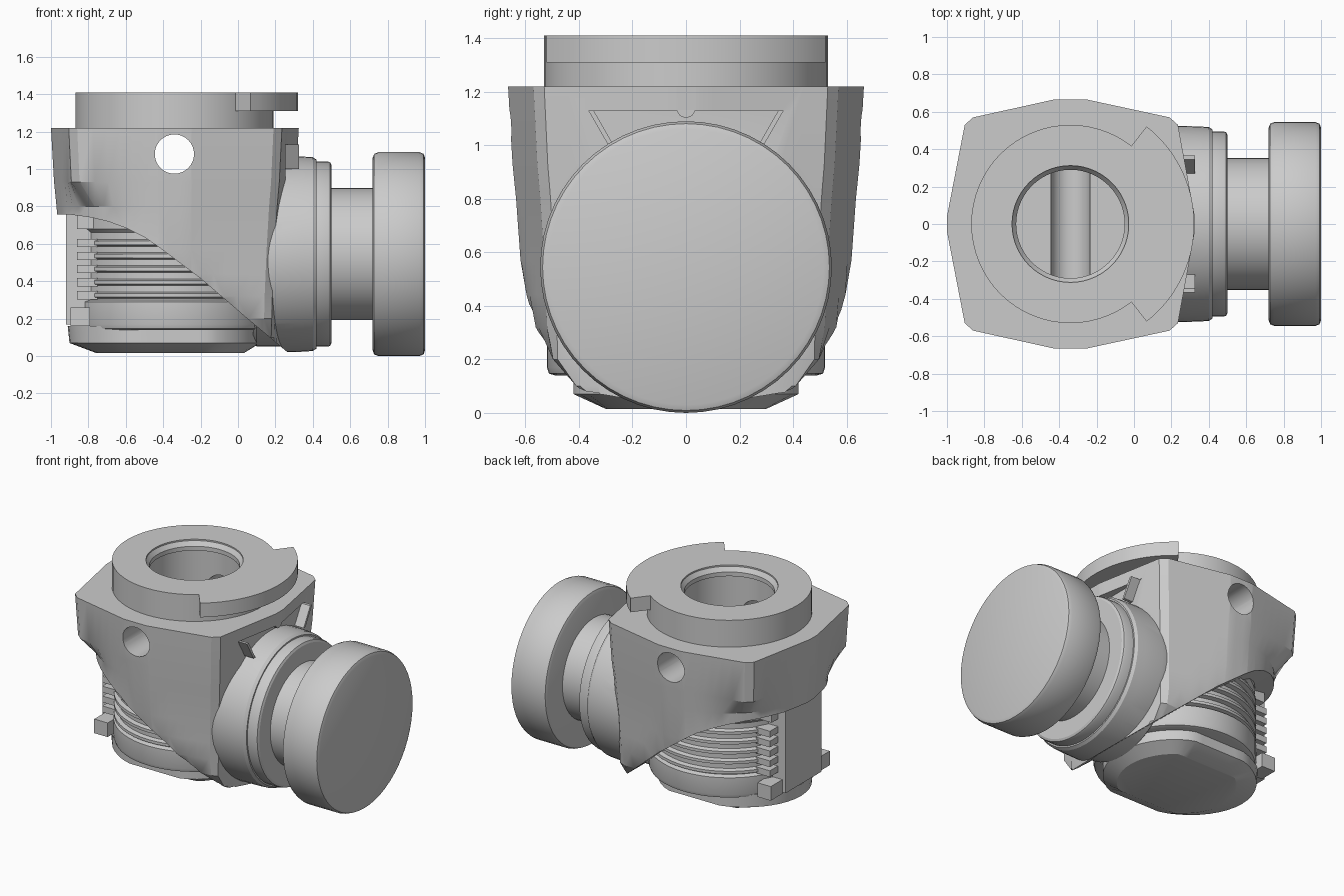
import bpy, bmesh, math
from mathutils import Vector

if "Cube" in bpy.data.objects:
    bpy.data.objects.remove(bpy.data.objects["Cube"])

CX = -0.34      # vertical axis of the body (x)
AZ = 0.545      # height of the horizontal axis


def loft(name, rings, smooth=True):
    """Closed solid through rings of equal point count."""
    bm = bmesh.new()
    vs = [[bm.verts.new(p) for p in ring] for ring in rings]
    n = len(rings[0])
    for a, b in zip(vs, vs[1:]):
        for i in range(n):
            j = (i + 1) % n
            bm.faces.new((a[i], a[j], b[j], b[i]))
    bm.faces.new(vs[0])
    bm.faces.new(vs[-1])
    bmesh.ops.recalc_face_normals(bm, faces=bm.faces)
    me = bpy.data.meshes.new(name)
    bm.to_mesh(me)
    bm.free()
    ob = bpy.data.objects.new(name, me)
    bpy.context.collection.objects.link(ob)
    if smooth:
        shade(ob)
    return ob


def shade(ob):
    bpy.ops.object.select_all(action='DESELECT')
    ob.select_set(True)
    bpy.context.view_layer.objects.active = ob
    bpy.ops.object.shade_smooth_by_angle(angle=math.radians(25))


def lathe(name, prof, axis='z', c=(CX, 0, 0), n=56):
    """Turn (radius, height) pairs about an axis through c."""
    rings = []
    for r, h in prof:
        ring = []
        for i in range(n):
            a = 2 * math.pi * i / n
            u, v = r * math.cos(a), r * math.sin(a)
            p = {'z': (u, v, h), 'x': (h, u, v), 'y': (u, h, v)}[axis]
            ring.append(Vector(p) + Vector(c))
        rings.append(ring)
    return loft(name, rings)


def box(name, x0, x1, y0, y1, z0, z1):
    q = [(x0, y0), (x1, y0), (x1, y1), (x0, y1)]
    return loft(name, [[(x, y, z) for x, y in q] for z in (z0, z1)], False)


def boolean(ob, other, op='DIFFERENCE', keep=False):
    m = ob.modifiers.new("bool", 'BOOLEAN')
    m.operation, m.object, m.solver = op, other, 'EXACT'
    bpy.context.view_layer.objects.active = ob
    bpy.ops.object.modifier_apply(modifier=m.name)
    if not keep:
        bpy.data.objects.remove(other)


# Housing: faceted outline, tapering down, corners fading into a round on the left
half = [(-1, .04), (-.905, .53), (-.86, .57), (-.43, .665),
        (-.25, .665), (.19, .57), (.235, .53), (.325, .04)]
poly = [Vector((x - CX, y)) for x, y in half]
poly += [Vector((p.x, -p.y)) for p in reversed(poly)]
edges = []
for p, q in zip(poly, poly[1:] + poly[:1]):
    nrm = Vector((-(q - p).y, (q - p).x)).normalized()
    edges.append((nrm, nrm.dot(p)))
angles = sorted([2 * math.pi * (i + .5) / 64 - math.pi for i in range(64)]
                + [math.atan2(p.y, p.x) for p in poly])


def outline(z, s, left):
    ymax = math.sqrt(.605 ** 2 - (AZ - z) ** 2) if z < AZ else 1
    ring = []
    for a in angles:
        u = Vector((math.cos(a), math.sin(a)))
        r = s * min(d / n.dot(u) for n, d in edges if d / (n.dot(u) or 1e-9) > 0)
        if u.x < 0:
            r = min(r, left)
        ring.append((CX + r * u.x, max(-ymax, min(ymax, r * u.y)), z))
    return ring


housing = loft("housing", [outline(*l) for l in [
    (.03, .90, .6), (.1, .90, .6), (.2, .905, .61), (.32, .91, .61), (.44, .92, .62),
    (.57, .93, .625), (.8, .955, .635), (.93, .975, .9), (1.22, 1, .9)]], False)
boolean(housing, box("step_cut", .255, .7, -.8, .8, .5, 1.13))

# Horizontal barrel merged into the housing
boolean(housing, lathe("barrel", [(.5, 0), (.525, .2), (.522, .34), (.518, .40), (.505, .42)],
                       'x', (0, 0, AZ)), 'UNION')

# Curved diagonal cut that exposes the ribbed core
curve = [(-1.1, .76), (-.9, .757), (-.78, .74), (-.69, .718), (-.6, .685), (-.5, .635),
         (-.42, .58), (-.2, .415), (.05, .2), (.265, .02), (.265, -.1), (-1.1, -.1)]
boolean(housing, loft("diagonal_cut", [[(x, y, z) for x, z in curve] for y in (-.9, .9)], False))

# Cross hole and top bore
boolean(housing, lathe("cross_hole", [(.105, -.9), (.105, .9)], 'y', (CX, 0, 1.08), 32))
bore = lathe("bore", [(.30, 1.08), (.30, 1.34), (.29, 1.34), (.29, 1.37), (.312, 1.4), (.312, 1.5)])
boolean(housing, bore, keep=True)
shade(housing)

# Top ring with bayonet tab
ring = lathe("top_ring", [(.53, 1.215), (.53, 1.41)], n=64)
boolean(ring, bore)
shade(ring)
arc = [math.radians(-52 + 104 * i / 24) for i in range(25)]
tab = ([(CX + .662 * math.cos(a), .662 * math.sin(a)) for a in arc]
       + [(CX + .528 * math.cos(a), .528 * math.sin(a)) for a in reversed(arc)])
loft("bayonet_tab", [[(x, y, z) for x, y in tab] for z in (1.31, 1.41)])

# Slanted braces and index pin on the right side of the housing
for s in (-1, 1):
    q = [(s * .345, 1.13), (s * .365, 1.13), (s * .29, 1.0), (s * .27, 1.0)]
    loft("brace", [[(x, y, z) for y, z in q] for x in (.24, .325)], False)
lathe("index_pin", [(.035, .25), (.035, .32)], 'x', (0, 0, 1.138), 16)

# Collar, shaft and knob on the horizontal axis
H = (0, 0, AZ)
lathe("barrel_foot", [(.47, .08), (.495, .10), (.495, .3)], 'x', H)
lathe("collar", [(.495, .41), (.495, .48), (.49, .493), (.475, .5), (.36, .5)], 'x', H)
lathe("shaft", [(.353, .49), (.353, .73)], 'x', H)
lathe("knob", [(.515, .72), (.536, .728), (.545, .75), (.545, .97), (.536, .992), (.515, 1)], 'x', H)

# Ribbed core under the cut
prof = [(.49, .14), (.512, .147), (.52, .17), (.52, .29), (.49, .30)]
for i in range(5):
    z = .325 + .07 * i
    prof += [(.49, z - .018), (.518, z - .01), (.518, z + .01), (.49, z + .018)]
prof += [(.49, .66), (.51, .68), (.51, .80)]
lathe("ribbed_core", prof)

# Flat rear panel with tooth columns and corner lugs
box("rear_panel", -.92, -.7, -.2, .2, .17, .77)
for s in (-1, 1):
    for i in range(5):
        z = .325 + .07 * i
        box("tooth", -.86, -.75, *sorted((s * .19, s * .29)), z - .022, z + .022)
    box("lug", -.895, -.79, *sorted((s * .2, s * .33)), .16, .26)
    box("panel_corner", -.86, -.72, *sorted((s * .19, s * .27)), .68, .78)

# Bottom cap: flattened disc, longer at the rear, chamfered underneath
def cap_ring(z, r, w, back):
    pts = []
    for i in range(48):
        a = 2 * math.pi * i / 48
        x, y = r * math.cos(a), r * math.sin(a)
        if x < 0:
            x *= back
        pts.append((CX + x, max(-w, min(w, y)), z))
    return pts


loft("bottom_cap", [cap_ring(.015, .37, .30, 1.12), cap_ring(.07, .46, .42, 1.22),
                    cap_ring(.16, .46, .42, 1.24)])
